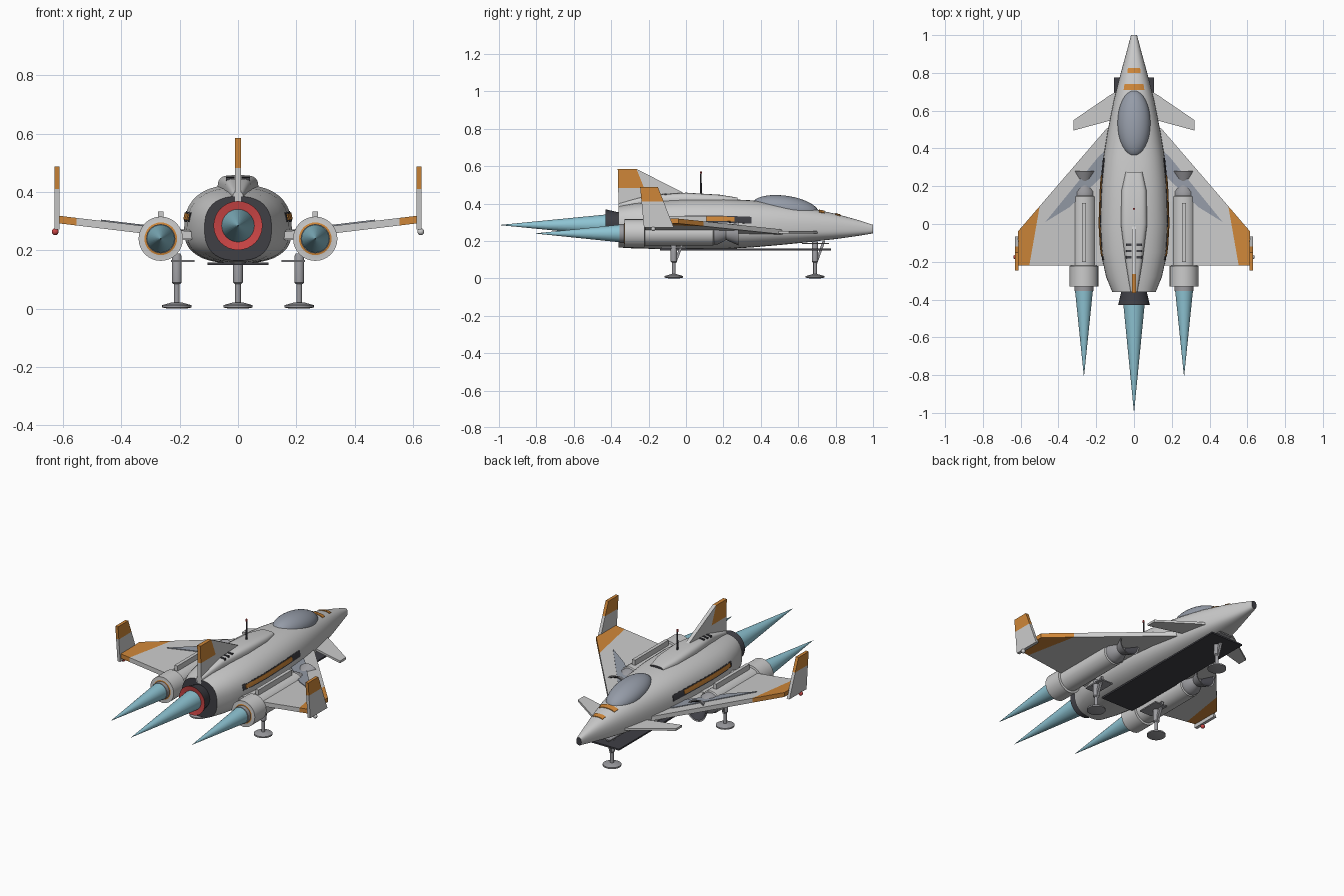
import bpy, bmesh, math
from mathutils import Vector

if "Cube" in bpy.data.objects:
    bpy.data.objects.remove(bpy.data.objects["Cube"])


def material(name, r, g, b):
    m = bpy.data.materials.new(name)
    m.use_nodes = True
    m.diffuse_color = (r, g, b, 1)
    m.node_tree.nodes["Principled BSDF"].inputs["Base Color"].default_value = (r, g, b, 1)
    return m


GREY = material("hull grey", .6, .6, .6)
STEEL = material("steel grey", .33, .33, .35)
DARK = material("dark grey", .05, .05, .06)
ORANGE = material("orange", .62, .24, .04)
GLASS = material("canopy blue grey", .3, .33, .39)
FLAME = material("flame blue", .27, .55, .65)
RED = material("red", .6, .06, .06)
SIDES = ((1, "left_"), (-1, "right_"))


def finish(name, bm, *mats, smooth=True):
    bmesh.ops.remove_doubles(bm, verts=bm.verts, dist=1e-5)
    bmesh.ops.recalc_face_normals(bm, faces=bm.faces)
    me = bpy.data.meshes.new(name)
    bm.to_mesh(me)
    bm.free()
    for m in mats:
        me.materials.append(m)
    if smooth:
        me.shade_smooth()
        me.set_sharp_from_angle(angle=math.radians(35))
    ob = bpy.data.objects.new(name, me)
    bpy.context.collection.objects.link(ob)
    return ob


def bridge(bm, rings, mats=None, caps=(0, 0)):
    """Skin consecutive rings of points and cap both ends."""
    vs = [[bm.verts.new(p) for p in r] for r in rings]
    n = len(vs[0])
    for i in range(len(vs) - 1):
        for k in range(n):
            j = (k + 1) % n
            f = bm.faces.new((vs[i][k], vs[i][j], vs[i + 1][j], vs[i + 1][k]))
            f.material_index = mats[i] if mats else 0
    for ring, c in zip((vs[0], vs[-1]), caps):
        bm.faces.new(ring).material_index = c


def turned(name, profile, centre, axis, *mats, seg=None, n=32):
    """Lathe (position, radius) pairs around the y or z axis."""
    bm = bmesh.new()
    rings = []
    for t, r in profile:
        ring = []
        for k in range(n):
            a = 2 * math.pi * k / n
            u, v = max(r, 1e-4) * math.cos(a), max(r, 1e-4) * math.sin(a)
            ring.append(Vector(centre) + Vector((u, t, v) if axis == "y" else (u, v, t)))
        rings.append(ring)
    bridge(bm, rings, seg)
    return finish(name, bm, *mats)


def prism(name, pts, axis, lo, hi, *mats, cuts=(), slope=0):
    """Extrude an outline along x or z; faces beyond every cut take the second colour."""
    bm = bmesh.new()
    rings = []
    for w in (lo, hi):
        rings.append([(w, u, v) if axis == "x" else (u, v, w + slope * abs(u)) for u, v in pts])
    bridge(bm, rings)
    for co, no in cuts:
        bmesh.ops.bisect_plane(bm, geom=bm.verts[:] + bm.edges[:] + bm.faces[:],
                               plane_co=co, plane_no=no)
    if cuts:
        for f in bm.faces:
            c = f.calc_center_median()
            f.material_index = int(all((c - Vector(co)).dot(Vector(no)) > 0 for co, no in cuts))
    return finish(name, bm, *mats, smooth=False)


def box(name, x0, x1, y0, y1, z0, z1, mat):
    return prism(name, [(x0, y0), (x1, y0), (x1, y1), (x0, y1)], "z", z0, z1, mat)


def section(st, a, e):
    """Point at angle a on a rounded-box section (y, half width, bottom, middle, top)."""
    y, hw, zb, zm, zt = st
    c, s = math.cos(a), math.sin(a)
    x = hw * math.copysign(abs(c) ** (2 / e), c)
    h = zt - zm if s > 0 else zb - zm
    return Vector((x, y, zm + h * abs(s) ** (2 / e)))


def loft(name, stations, e, caps, *mats, n=40):
    bm = bmesh.new()
    bridge(bm, [[section(s, 2 * math.pi * k / n, e) for k in range(n)] for s in stations], caps=caps)
    return finish(name, bm, *mats)


# Fuselage
HULL = [(-.36, .115, .165, .275, .385), (-.28, .148, .16, .275, .40),
        (-.15, .176, .157, .27, .415), (0, .185, .155, .27, .425),
        (.2, .178, .157, .27, .425), (.35, .163, .165, .265, .417),
        (.5, .138, .178, .265, .40), (.65, .108, .193, .263, .377),
        (.8, .07, .21, .262, .345), (.92, .037, .227, .262, .312),
        (1, .016, .24, .262, .286)]
E = 2.5
loft("fuselage", HULL, E, (1, 1), GREY, DARK)


def hull_at(y):
    for p, q in zip(HULL, HULL[1:]):
        if y <= q[0]:
            t = (y - p[0]) / (q[0] - p[0])
            return [a + (b - a) * t for a, b in zip(p, q)]


def patch(name, y0, y1, a0, a1, mat, lift=.004):
    """Thin painted plate lying on the hull between two section angles."""
    bm = bmesh.new()
    rings = []
    for i in range(9):
        st = hull_at(y0 + (y1 - y0) * i / 8)
        mid = Vector((0, st[0], st[3]))
        arc = [section(st, a0 + (a1 - a0) * k / 6, E) for k in range(7)]
        outer = [p + (p - mid).normalized() * lift for p in arc]
        inner = [p - (p - mid).normalized() * lift for p in reversed(arc)]
        rings.append(outer + inner)
    bridge(bm, rings)
    return finish(name, bm, mat)


patch("rear_nose_mark", .71, .74, 1.05, math.pi - 1.05, ORANGE)
patch("front_nose_mark", .80, .825, 1.15, math.pi - 1.15, ORANGE)
for s, side in SIDES:
    a0, a1 = (.16, .30) if s > 0 else (math.pi - .30, math.pi - .16)
    patch(side + "stripe_frame", -.19, .35, a0 - .04, a1 + .04, DARK, .002)
    patch(side + "stripe", -.17, .26, a0, a1, ORANGE, .005)

# Canopy
canopy = bmesh.new()
bmesh.ops.create_uvsphere(canopy, u_segments=32, v_segments=20, radius=1)
for v in canopy.verts:
    v.co = (v.co.x * .087, .532 + v.co.y * .178, .372 + v.co.z * .07 - v.co.y * .022)
finish("canopy", canopy, GLASS)

# Dorsal spine with vents, antenna and tail fin
loft("dorsal_spine", [(-.36, .018, .36, .37, .40), (-.2, .045, .38, .4, .445),
                      (0, .07, .38, .4, .458), (.18, .066, .38, .4, .447),
                      (.275, .045, .38, .4, .432)], 4, (0, 1), GREY, DARK)
for i in range(3):
    y = -.11 - .033 * i
    z = .452 - .0022 * i
    for s, side in SIDES:
        box(f"{side}vent_{i + 1}", s * .012, s * .042, y - .006, y + .006, z - .02, z + .002, DARK)
turned("antenna", [(.44, .005), (.56, .004)], (0, .08, 0), "z", DARK, n=10)
turned("antenna_tip", [(.56, 0), (.56, .006), (.572, .006), (.572, 0)], (0, .08, 0), "z", RED, n=10)
prism("tail_fin", [(-.365, .585), (-.265, .585), (0, .45), (0, .40), (-.36, .36)], "x", -.011, .011,
      GREY, ORANGE, cuts=[((0, 0, .483), (0, 0, 1)), ((0, -.265, .585), (0, -1, -.4))])

# Main engine
turned("main_nozzle", [(-.34, .065), (-.36, .068), (-.43, .084), (-.425, .055), (-.39, .05)],
       (0, 0, .285), "y", DARK, RED, seg=[0, 0, 1, 1])
turned("main_flame", [(-.41, .056), (-.43, .056), (-1, 0)], (0, 0, .285), "y", FLAME)

# Belly plate and nose gear door
box("belly_plate", -.105, .105, -.14, .775, .15, .159, DARK)
box("nose_gear_door", -.04, .04, .62, .765, .183, .19, STEEL)


def landing_leg(name, x, y, top):
    c = (x, y, 0)
    turned(name + "_foot", [(0, .03), (.004, .05), (.012, .05), (.022, .016)], c, "z", STEEL)
    turned(name + "_piston", [(.01, .01), (top, .01)], c, "z", STEEL, n=16)
    turned(name + "_sleeve", [(.085, .012), (.09, .017), (top - .01, .017), (top, .012)], c, "z", STEEL, n=16)
    prism(name + "_brace", [(y, .085), (y + .012, .08), (y + .055, top), (y + .04, top)], "x",
          x - .007, x + .007, STEEL)


landing_leg("nose_leg", 0, .69, .2)

# Paired parts
for s, side in SIDES:
    c = (s * .265, 0, .24)
    landing_leg(side + "rear_leg", s * .21, -.065, .19)
    box(side + "gear_door", s * .15, s * .23, -.13, 0, .16, .167, STEEL)

    # Engine pod, intake, flame and mounts
    turned(side + "engine_pod", [(.16, .045), (.145, .064), (-.22, .064), (-.222, .076), (-.33, .076),
                                 (-.33, .056), (-.332, .05), (-.355, .05), (-.355, .04)],
           c, "y", GREY, ORANGE, STEEL, seg=[0, 0, 0, 0, 0, 1, 2, 2])
    turned(side + "engine_intake", [(.15, .058), (.17, .058), (.215, .035), (.28, .064), (.278, .056), (.22, .02)],
           c, "y", STEEL, DARK, seg=[0, 0, 0, 0, 1])
    turned(side + "engine_flame", [(-.34, .047), (-.355, .047), (-.81, 0)], c, "y", FLAME)
    box(side + "engine_rail", s * .255, s * .275, -.2, .11, .29, .334, GREY)
    box(side + "engine_pylon", s * .14, s * .22, -.2, .12, .235, .27, GREY)

    # Wing with painted tip and leading panel
    prism(side + "wing", [(s * .1, .54), (s * .15, .5), (s * .615, -.04), (s * .615, -.22), (s * .1, -.22)],
          "z", .219, .245, GREY, ORANGE, slope=.12, cuts=[((s * .5, .09, 0), (s * 1, .175, 0))])
    prism(side + "wing_panel", [(s * .16, .38), (s * .185, .36), (s * .47, .01), (s * .34, .09), (s * .16, .26)],
          "z", .24, .249, GLASS, slope=.12)
    prism(side + "winglet", [(-.245, .487), (-.15, .487), (-.065, .272), (-.225, .272)], "x",
          s * .612, s * .63, GREY, ORANGE, cuts=[((0, 0, .41), (0, 0, 1))])
    light = bmesh.new()
    bmesh.ops.create_uvsphere(light, u_segments=14, v_segments=8, radius=.012)
    bmesh.ops.translate(light, verts=light.verts, vec=(s * .627, -.175, .264))
    finish(side + "tip_light", light, GREY if s > 0 else RED)

    # Canard
    prism(side + "canard", [(s * .08, .71), (s * .13, .68), (s * .32, .55), (s * .32, .495), (s * .08, .56)],
          "z", .239, .252, GREY)
